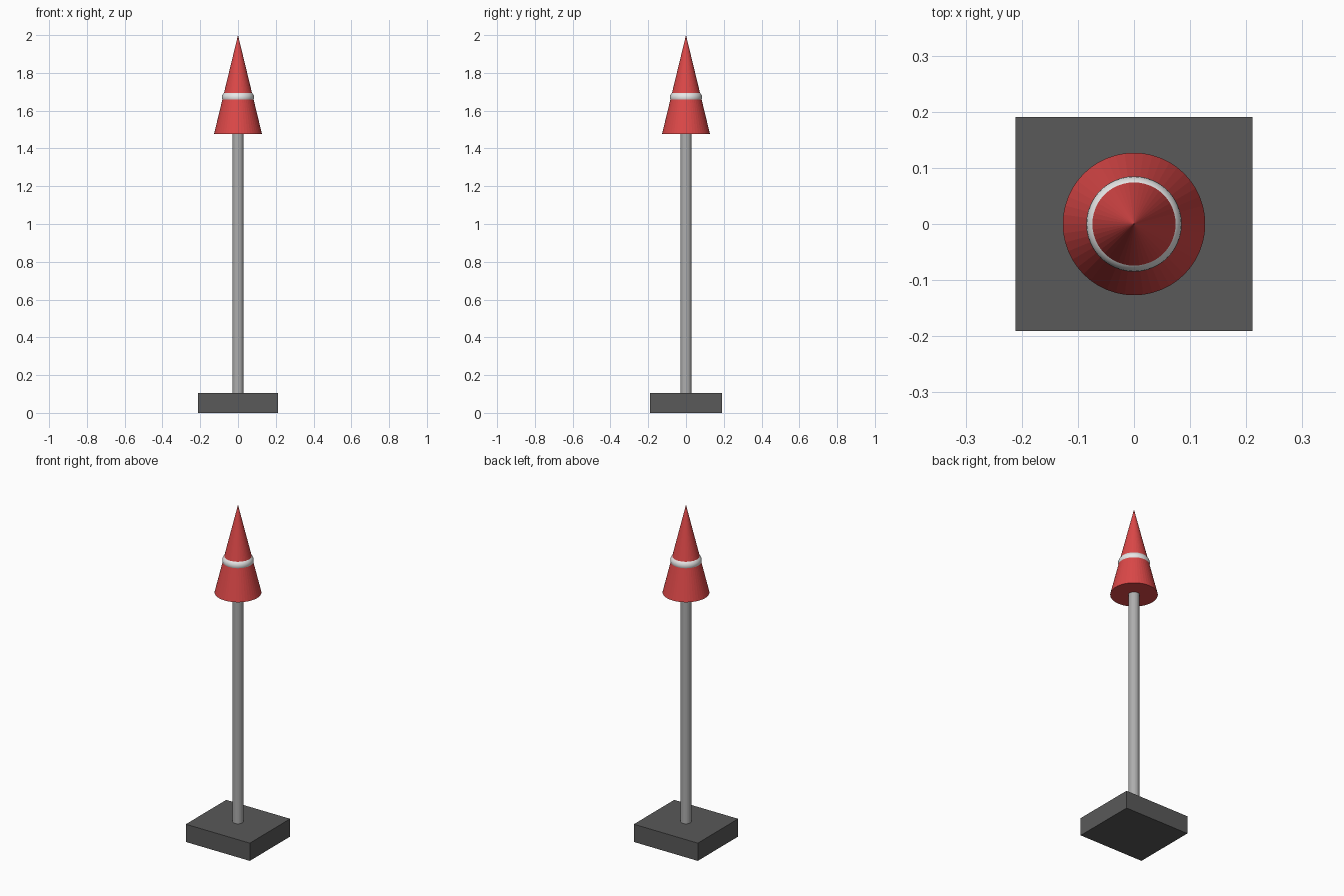
import bpy

if "Cube" in bpy.data.objects:
    bpy.data.objects.remove(bpy.data.objects["Cube"])


def material(name, rgb):
    m = bpy.data.materials.new(name)
    m.diffuse_color = (*rgb, 1.0)
    m.use_nodes = True
    m.node_tree.nodes["Principled BSDF"].inputs["Base Color"].default_value = m.diffuse_color
    return m


dark = material("dark grey", (0.1, 0.1, 0.1))
metal = material("pole grey", (0.42, 0.42, 0.42))
red = material("signal red", (0.72, 0.065, 0.065))
white = material("off white", (0.83, 0.83, 0.83))


def finish(name, mat, smooth=False):
    ob = bpy.context.object
    ob.name = name
    ob.data.materials.append(mat)
    if smooth:
        bpy.ops.object.shade_smooth_by_angle()
    return ob


BASE_TOP, CONE_BOTTOM, CONE_TOP = 0.106, 1.476, 2.0

# Rectangular foot block
bpy.ops.mesh.primitive_cube_add(size=1, location=(0, 0, BASE_TOP / 2))
bpy.context.object.scale = (0.423, 0.381, BASE_TOP)
finish("base_block", dark)

# Slim upright pole
bpy.ops.mesh.primitive_cylinder_add(
    vertices=24, radius=0.03, depth=CONE_BOTTOM - BASE_TOP,
    location=(0, 0, (CONE_BOTTOM + BASE_TOP) / 2))
finish("pole", metal)

# Pointed cone with a closed underside
bpy.ops.mesh.primitive_cone_add(
    vertices=48, radius1=0.127, radius2=0, depth=CONE_TOP - CONE_BOTTOM,
    location=(0, 0, (CONE_BOTTOM + CONE_TOP) / 2))
finish("cone_top", red)

# Rounded ring bulging slightly out of the cone
bpy.ops.mesh.primitive_torus_add(
    major_segments=48, minor_segments=24, major_radius=0.053,
    minor_radius=0.032, location=(0, 0, 1.67))
finish("cone_band", white, smooth=True)
